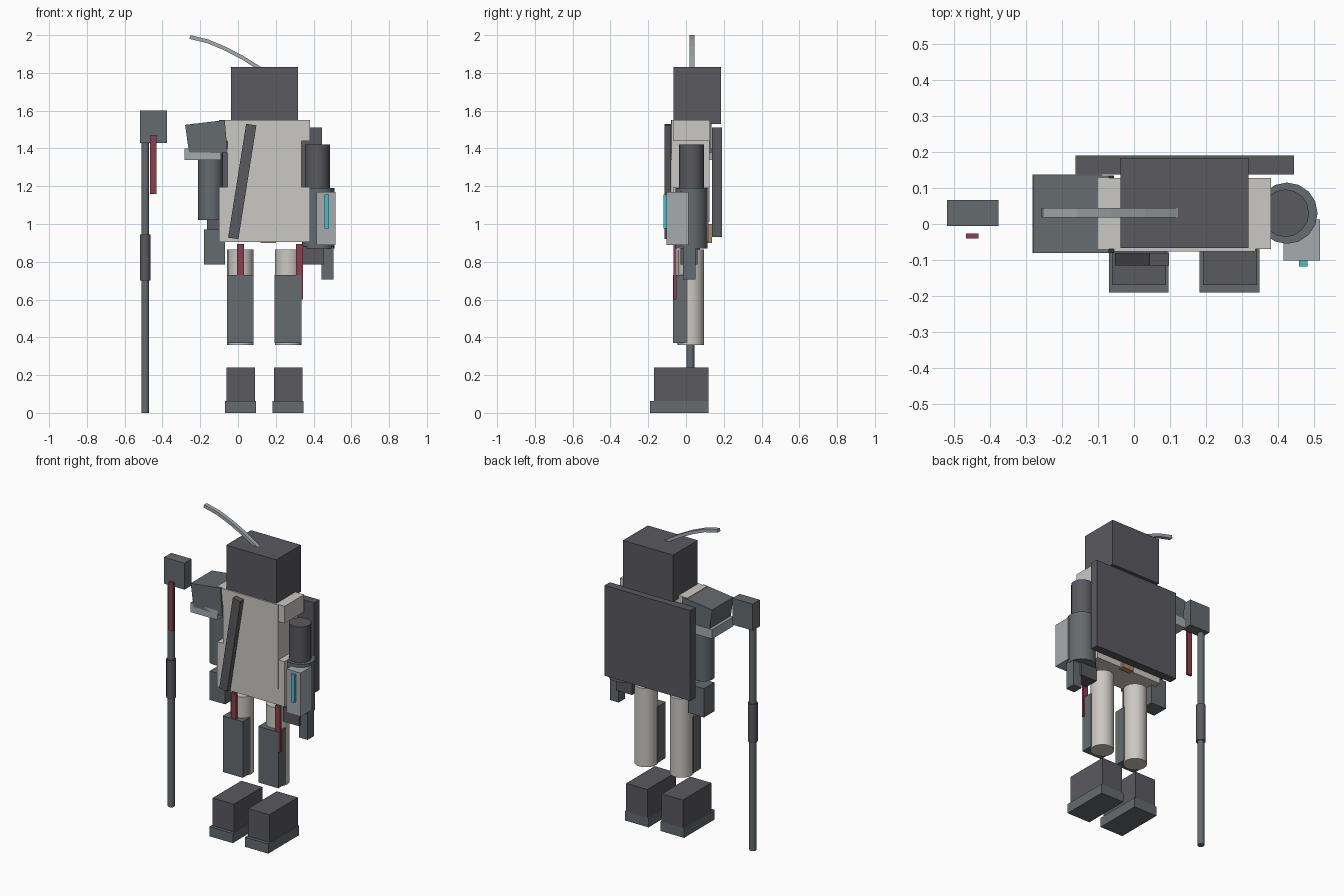
import bpy, bmesh, math
from mathutils import Matrix, Vector

if "Cube" in bpy.data.objects:
    bpy.data.objects.remove(bpy.data.objects["Cube"])


def material(name, rgb):
    m = bpy.data.materials.new(name)
    m.diffuse_color = (*rgb, 1)
    m.use_nodes = True
    m.node_tree.nodes["Principled BSDF"].inputs["Base Color"].default_value = m.diffuse_color
    return m


DARK = material("charcoal", (0.10, 0.10, 0.115))
SLATE = material("slate", (0.13, 0.145, 0.155))
PALE = material("pale_cloth", (0.60, 0.58, 0.55))
STEEL = material("steel", (0.38, 0.41, 0.43))
RED = material("red_cloth", (0.27, 0.05, 0.08))
CYAN = material("cyan_glow", (0.06, 0.52, 0.62))
TAN = material("tan_leather", (0.42, 0.25, 0.14))


def add_object(name, bm, mat):
    bmesh.ops.recalc_face_normals(bm, faces=bm.faces)
    mesh = bpy.data.meshes.new(name)
    bm.to_mesh(mesh)
    bm.free()
    mesh.materials.append(mat)
    ob = bpy.data.objects.new(name, mesh)
    bpy.context.collection.objects.link(ob)
    return ob


def box(name, x, y, z, mat, tilt=0):
    """Box from (min, max) ranges, optionally tilted about its own y axis."""
    bm = bmesh.new()
    bmesh.ops.create_cube(bm, size=1)
    size = Vector((x[1] - x[0], y[1] - y[0], z[1] - z[0]))
    bmesh.ops.scale(bm, vec=size, verts=bm.verts)
    ob = add_object(name, bm, mat)
    ob.location = (sum(x) / 2, sum(y) / 2, sum(z) / 2)
    ob.rotation_euler.y = math.radians(tilt)
    return ob


def cylinder(name, x, y, r, z, mat, sides=16):
    bm = bmesh.new()
    bmesh.ops.create_cone(bm, cap_ends=True, segments=sides, radius1=r, radius2=r,
                          depth=z[1] - z[0])
    for f in bm.faces:
        f.smooth = len(f.verts) == 4
    for e in bm.edges:
        e.smooth = all(f.smooth for f in e.link_faces)
    ob = add_object(name, bm, mat)
    ob.location = (x, y, sum(z) / 2)
    return ob


def prism(name, profile, y, mat):
    """Front-view (x, z) outline extruded between two y values."""
    bm = bmesh.new()
    face = bm.faces.new([bm.verts.new((px, y[0], pz)) for px, pz in profile])
    ext = bmesh.ops.extrude_face_region(bm, geom=[face])
    verts = [v for v in ext["geom"] if isinstance(v, bmesh.types.BMVert)]
    bmesh.ops.translate(bm, vec=(0, y[1] - y[0], 0), verts=verts)
    return add_object(name, bm, mat)


# Head and curved plume
box("head", (-0.037, 0.318), (-0.066, 0.184), (1.53, 1.83), DARK)
curve = [(-0.255, 1.99), (-0.16, 1.967), (-0.067, 1.928), (0.025, 1.88), (0.12, 1.82)]
upper, lower = [], []
for i, p in enumerate(curve):
    a, b = Vector(curve[max(i - 1, 0)]), Vector(curve[min(i + 1, len(curve) - 1)])
    d = (b - a).normalized()
    n = Vector((-d.y, d.x)) * 0.01
    upper.append(Vector(p) - n)
    lower.append(Vector(p) + n)
prism("plume", upper + lower[::-1], (0.018, 0.044), STEEL)

# Torso, cape panel, strap
box("chest", (-0.055, 0.337), (-0.076, 0.125), (1.01, 1.55), PALE)
box("shoulder_yoke", (-0.10, 0.38), (-0.07, 0.128), (1.44, 1.55), PALE)
box("waist", (-0.10, 0.38), (-0.07, 0.12), (0.905, 1.195), PALE)
box("back_panel", (-0.163, 0.444), (0.138, 0.19), (0.93, 1.51), DARK)
box("back_pouch", (0.12, 0.20), (0.10, 0.138), (0.90, 1.0), TAN)
box("chest_strap", (-0.005, 0.05), (-0.115, -0.08), (0.92, 1.53), DARK, tilt=9)

# Armoured shoulder with a pale rim
prism("shoulder_pad", [(-0.28, 1.525), (-0.07, 1.55), (-0.055, 1.375), (-0.26, 1.38)],
      (-0.08, 0.135), SLATE)
box("shoulder_rim", (-0.282, -0.09), (-0.08, 0.138), (1.34, 1.40), STEEL)

# Arms
cylinder("upper_arm_a", -0.145, 0.03, 0.066, (1.02, 1.40), SLATE)
box("hand_a", (-0.18, -0.07), (-0.03, 0.075), (0.785, 0.97), SLATE)
cylinder("upper_arm_b", 0.42, 0.03, 0.066, (1.18, 1.42), DARK)
cylinder("forearm_b", 0.425, 0.03, 0.085, (0.87, 1.19), SLATE)
box("hand_b", (0.34, 0.455), (-0.03, 0.062), (0.785, 0.88), DARK)
box("finger_b", (0.443, 0.505), (-0.015, 0.05), (0.705, 0.88), SLATE)
box("bracer", (0.415, 0.516), (-0.102, 0.012), (0.89, 1.17), STEEL)
box("bracer_light", (0.458, 0.482), (-0.118, -0.102), (0.975, 1.155), CYAN)

# Legs, shin guards and boots
for side, cx in (("a", 0.013), ("b", 0.265)):
    cylinder("leg_" + side, cx, 0.026, 0.07, (0.36, 0.865), PALE)
    box("shin_guard_" + side, (cx - 0.072, cx + 0.07), (-0.07, 0.008), (0.37, 0.73), SLATE)
    box("boot_" + side, (cx - 0.074, cx + 0.076), (-0.17, 0.12), (0.06, 0.24), DARK)
    box("sole_" + side, (cx - 0.083, cx + 0.083), (-0.19, 0.12), (0, 0.062), SLATE)

# Hanging red tassets
for side, cx in (("a", 0.013), ("b", 0.326)):
    box("red_tasset_" + side, (cx - 0.018, cx + 0.018), (-0.066, -0.05), (0.60, 0.895), RED)

# Staff with grip, head block and ribbon
cylinder("staff_shaft", -0.491, 0.024, 0.021, (0, 1.44), SLATE, 12)
cylinder("staff_grip", -0.491, 0.024, 0.029, (0.70, 0.945), DARK, 12)
box("staff_head", (-0.52, -0.376), (-0.006, 0.066), (1.43, 1.60), SLATE)
box("staff_ribbon", (-0.467, -0.432), (-0.04, -0.026), (1.16, 1.47), RED)
